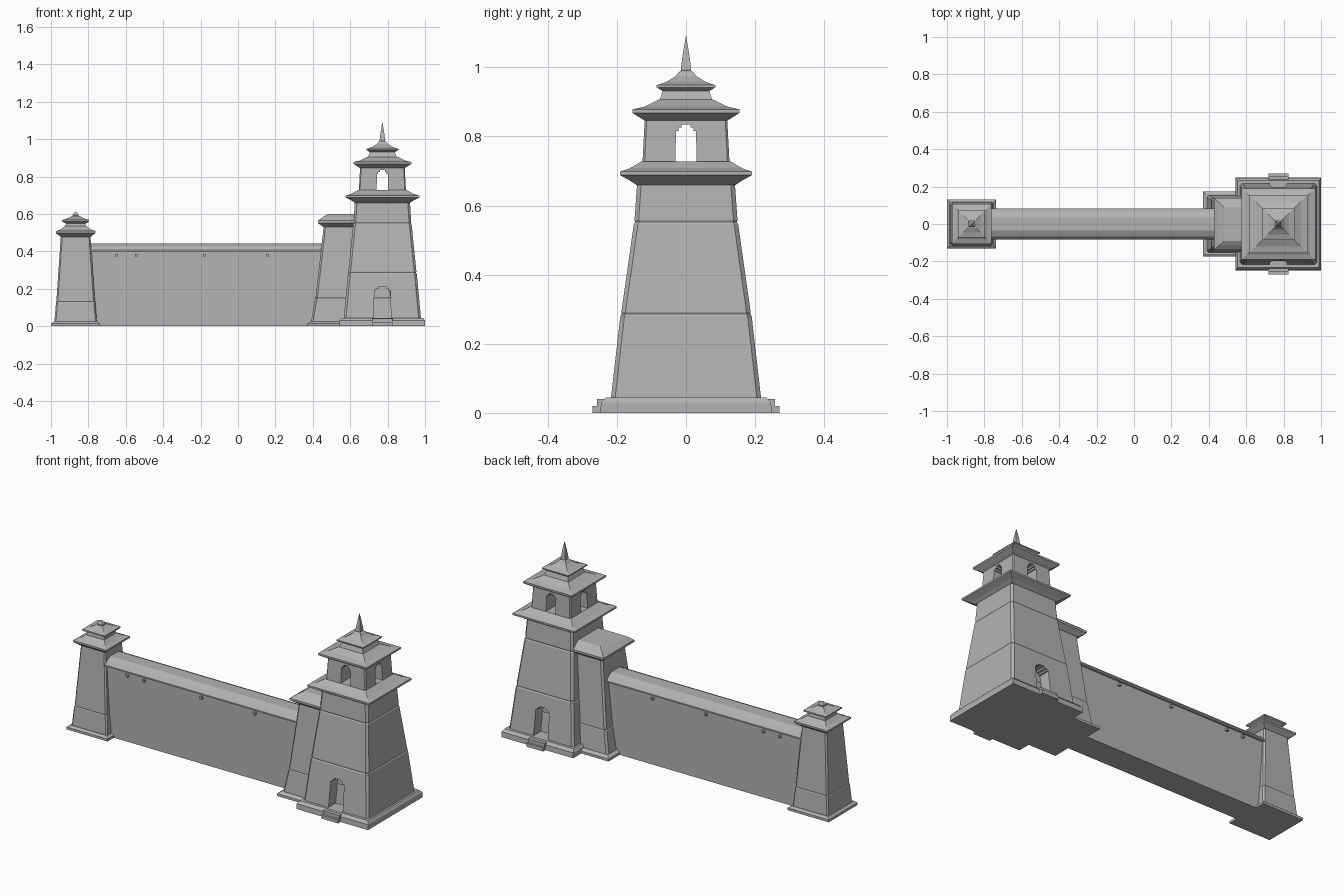
import bpy, bmesh

if "Cube" in bpy.data.objects:
    bpy.data.objects.remove(bpy.data.objects["Cube"])

stone = bpy.data.materials.new("grey stone")
stone.diffuse_color = (0.45, 0.45, 0.45, 1)
stone.use_nodes = True
stone.node_tree.nodes["Principled BSDF"].inputs["Base Color"].default_value = stone.diffuse_color


def finish(name, bm):
    bmesh.ops.recalc_face_normals(bm, faces=bm.faces[:])
    me = bpy.data.meshes.new(name)
    bm.to_mesh(me)
    bm.free()
    me.materials.append(stone)
    ob = bpy.data.objects.new(name, me)
    bpy.context.collection.objects.link(ob)
    return ob


def loft(name, cx, rows, chamfer=0.0):
    """Stack of rectangular rings: rows are (z, half_x, half_y)."""
    bm = bmesh.new()
    prev = None
    for z, hx, hy in rows:
        c = chamfer
        if c:
            pts = [(hx, -hy + c), (hx, hy - c), (hx - c, hy), (-hx + c, hy),
                   (-hx, hy - c), (-hx, -hy + c), (-hx + c, -hy), (hx - c, -hy)]
        else:
            pts = [(hx, -hy), (hx, hy), (-hx, hy), (-hx, -hy)]
        ring = [bm.verts.new((cx + x, y, z)) for x, y in pts]
        if prev:
            n = len(ring)
            for i in range(n):
                bm.faces.new((prev[i], prev[(i + 1) % n], ring[(i + 1) % n], ring[i]))
        else:
            bm.faces.new(ring[::-1])
        prev = ring
    bm.faces.new(prev)
    return finish(name, bm)


def square(name, cx, rows, chamfer=0.0):
    return loft(name, cx, [(z, h, h) for z, h in rows], chamfer)


def box(name, x0, x1, y0, y1, z0, z1):
    return loft(name, (x0 + x1) / 2, [(z, (x1 - x0) / 2, (y1 - y0) / 2) for z in (z0, z1)]), (y0 + y1) / 2


def prism(name, outline, axis, lo, hi):
    """Extrude an (across, z) outline along x or y."""
    bm = bmesh.new()
    ends = []
    for d in (lo, hi):
        ends.append([bm.verts.new((d, a, z) if axis == 'x' else (a, d, z)) for a, z in outline])
    n = len(outline)
    bm.faces.new(ends[0])
    bm.faces.new(ends[1])
    for i in range(n):
        j = (i + 1) % n
        bm.faces.new((ends[0][i], ends[0][j], ends[1][j], ends[1][i]))
    return finish(name, bm)


def stepped_arch(c, w, z0, z1):
    """Opening outline with a corbelled, stepped head."""
    right = [(w, z0), (w * .93, z1 - .02), (w * .72, z1 - .02), (w * .72, z1 - .01),
             (w * .42, z1 - .01), (w * .42, z1)]
    return [(c + a, z) for a, z in right] + [(c - a, z) for a, z in reversed(right)]


def cut(ob, cutter):
    cutter.hide_render = True
    mod = ob.modifiers.new("opening", 'BOOLEAN')
    mod.operation = 'DIFFERENCE'
    mod.solver = 'EXACT'
    mod.object = cutter
    bpy.context.view_layer.objects.active = ob
    bpy.ops.object.modifier_apply(modifier=mod.name)
    bpy.data.objects.remove(cutter)


T = 0.772   # main tower centre

# Main tower: plinth, battered body in three stages
loft("main_plinth", T, [(0, .228, .248), (.03, .228, .246), (.045, .218, .232)])
body = loft("main_body", T, [(.045, .206, .217), (.28, .184, .190), (.286, .180, .186),
                             (.292, .182, .187), (.546, .156, .151), (.552, .152, .147),
                             (.558, .154, .149), (.67, .147, .141)], .012)
cut(body, prism("door_cutter", stepped_arch(T, .046, .03, .212), 'y', -.4, .4))

# Main tower roofs and lookout storey
loft("lower_roof", T, [(.66, .148, .144), (.672, .165, .162), (.688, .198, .191), (.698, .198, .191),
                       (.708, .165, .162), (.727, .132, .130)])
lookout = square("lookout_storey", T, [(.722, .126), (.855, .119)], .006)
cut(lookout, prism("window_cutter_y", stepped_arch(T, .031, .728, .835), 'y', -.3, .3))
cut(lookout, prism("window_cutter_x", stepped_arch(0, .031, .728, .835), 'x', T - .3, T + .3))
square("upper_roof", T, [(.846, .119), (.852, .130), (.868, .155), (.878, .155), (.886, .120), (.906, .080)])
square("roof_neck", T, [(.900, .078), (.932, .067)])
square("top_roof", T, [(.930, .066), (.942, .085), (.948, .085), (.958, .056), (.974, .030),
                       (.985, .022), (.992, .012)])
square("spire", T, [(.985, .014), (.995, .015), (1.04, .009), (1.09, .0006)])

# Door steps, front and back
for side, s in (("front", -1), ("back", 1)):
    for i, (reach, top) in enumerate(((.27, .02), (.257, .04))):
        prism(f"{side}_step_{i}", [(s * .22, 0), (s * reach, 0), (s * reach, top), (s * .22, top)],
              'x', T - .053, T + .053)

# Middle buttress tower
B = 0.62
loft("buttress_plinth", B, [(0, .25, .175), (.014, .25, .175), (.024, .235, .16)])
loft("buttress_body", B, [(.02, .230, .153), (.148, .207, .140), (.152, .203, .137),
                          (.156, .205, .138), (.54, .161, .108)], .01)
loft("buttress_roof", B, [(.53, .163, .110), (.552, .193, .140), (.564, .193, .140),
                          (.585, .165, .115), (.600, .138, .090)])

# End tower with two small roofs
E = -0.868
square("end_plinth", E, [(0, .131), (.014, .131), (.024, .118)])
square("end_body", E, [(.02, .114), (.128, .105), (.132, .102), (.136, .103), (.485, .079)], .008)
square("end_lower_roof", E, [(.478, .080), (.498, .106), (.508, .106), (.518, .080), (.535, .058)])
square("end_neck", E, [(.53, .056), (.552, .051)])
square("end_upper_roof", E, [(.548, .051), (.560, .072), (.568, .072), (.576, .046), (.588, .022)])
square("end_finial", E, [(.585, .016), (.595, .017), (.612, .002)])

# Long wall with a sloped coping
prism("long_wall", [(-.074, 0), (.074, 0), (.071, .41), (-.071, .41)], 'x', -.82, .55)
prism("wall_coping", [(-.083, .400), (.083, .400), (.083, .408), (.068, .427), (.036, .442),
                      (-.036, .442), (-.068, .427), (-.083, .408)], 'x', -.82, .50)

# Beam-end pegs below the coping on both faces
for i, x in enumerate((-.65, -.545, -.18, .16)):
    for side, s in (("front", -1), ("back", 1)):
        prism(f"{side}_peg_{i}", [(s * .06, .373), (s * .084, .373), (s * .084, .387), (s * .06, .387)],
              'x', x - .007, x + .007)
